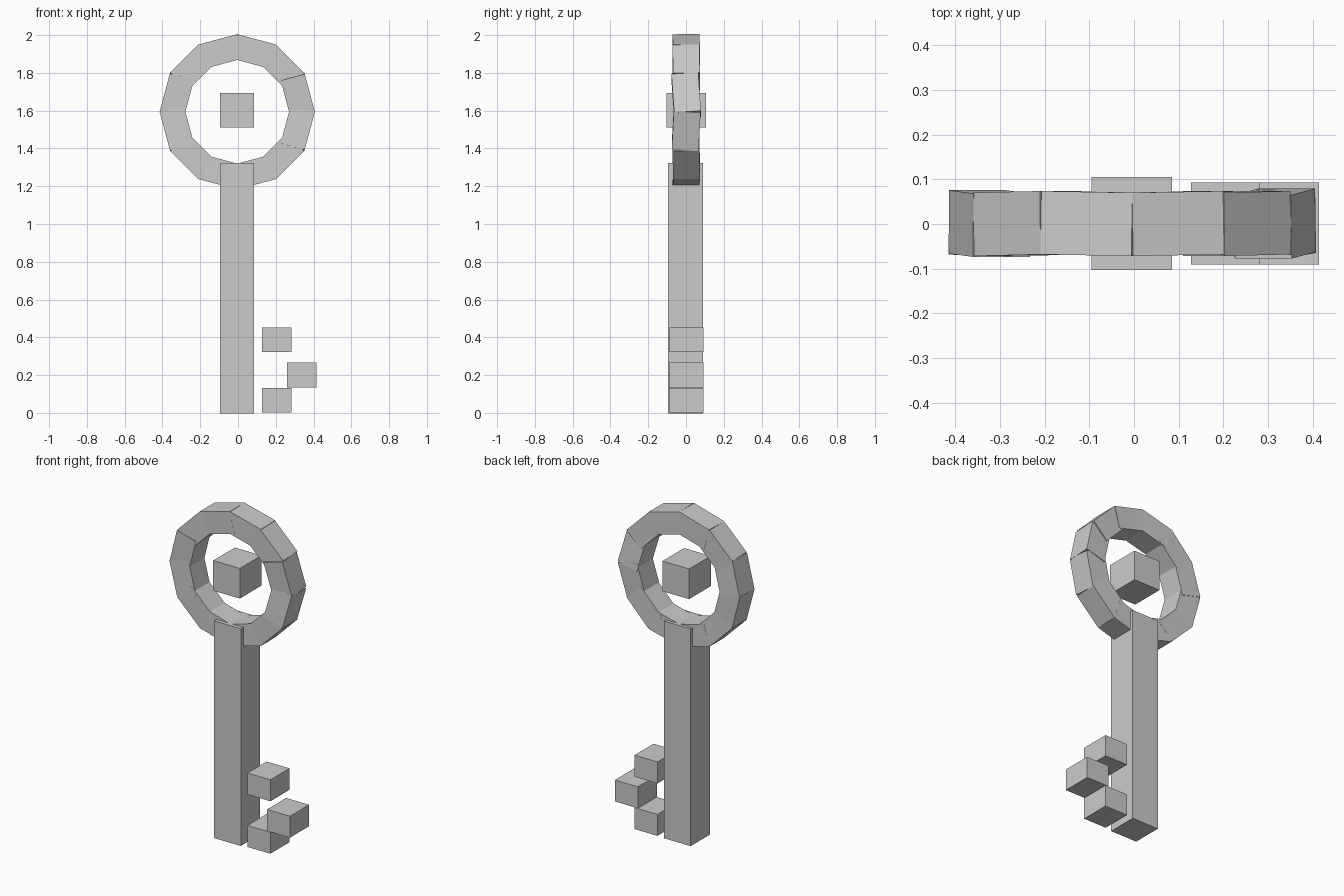
import bpy
from math import radians
from mathutils import Matrix, Vector

if "Cube" in bpy.data.objects:
    bpy.data.objects.remove(bpy.data.objects["Cube"], do_unlink=True)

grey = bpy.data.materials.new("plain grey")
grey.use_nodes = True
colour = (0.6, 0.6, 0.6, 1)
grey.diffuse_color = colour
grey.node_tree.nodes["Principled BSDF"].inputs["Base Color"].default_value = colour


def block(name, centre, size, turn=None):
    """Flat-faced box, optionally turned about its own centre."""
    bpy.ops.mesh.primitive_cube_add(size=1)
    ob = bpy.context.object
    ob.name = name
    ob.data.materials.append(grey)
    turn = turn or Matrix.Identity(4)
    ob.data.transform(turn @ Matrix.Diagonal((*size, 1)))
    ob.location = centre
    return ob


# Square shaft and the cube floating inside the bow
block("shaft", (-0.005, -0.002, 0.66), (0.18, 0.185, 1.325))
block("bow_gem", (-0.005, 0.001, 1.602), (0.18, 0.208, 0.184))

# Three detached teeth
for name, x, z in (("upper", 0.205, 0.387), ("middle", 0.337, 0.2), ("lower", 0.205, 0.067)):
    block(name + "_tooth", (x, 0.001, z), (0.155, 0.183, 0.131))

# Twelve-sided bow of straight blocks, each leaning slightly out of plane
hub = Vector((-0.004, 0.001, 1.594))
leans = (4, 1, 1, -1, 1, -2, 1, -1, 1, -1, 1, -3)
for i, lean in enumerate(leans):
    spin = Matrix.Rotation(-radians(15 + 30 * i), 4, "Y")
    tilt = Matrix.Rotation(radians(lean), 4, "X")
    centre = hub + spin @ Vector((0.331, 0, 0))
    block(f"bow_block_{i + 1}", centre, (0.132, 0.142, 0.211), spin @ tilt)
